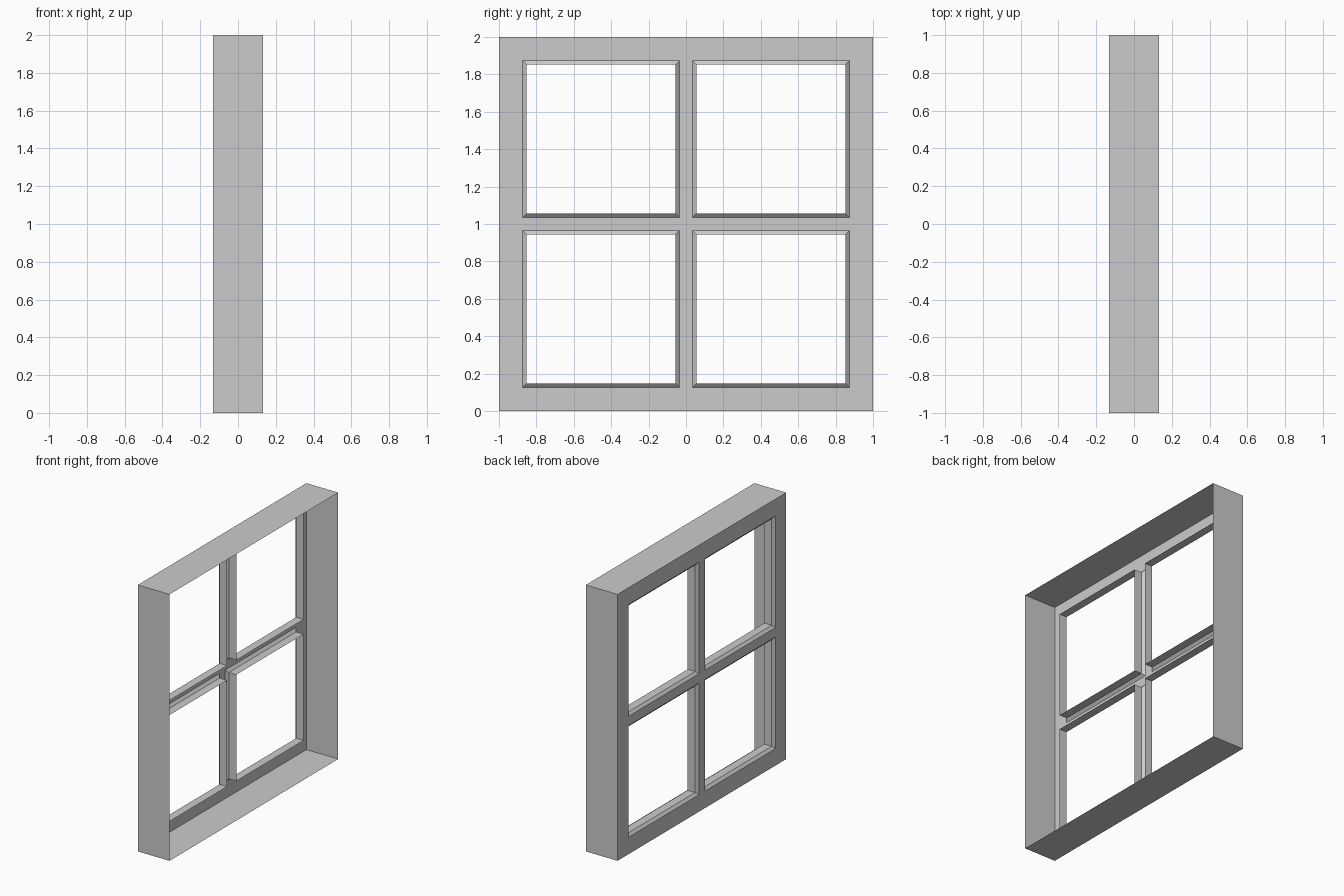
import bpy
import bmesh

if "Cube" in bpy.data.objects:
    bpy.data.objects.remove(bpy.data.objects["Cube"])

D = 0.132                 # half depth of the casing
CENTRE = 0.454            # pane centre offset from the middle
OPEN, BEVEL = 0.399, 0.419  # half sizes of the opening and its bevelled edge


def make_object(name, bm):
    bmesh.ops.remove_doubles(bm, verts=bm.verts, dist=1e-5)
    mesh = bpy.data.meshes.new(name)
    bm.to_mesh(mesh)
    bm.free()
    ob = bpy.data.objects.new(name, mesh)
    bpy.context.collection.objects.link(ob)
    return ob


def square_sleeve(name, cy, cz, sections, inward):
    """Thin skin through square rings given as (x, half size)."""
    bm = bmesh.new()
    rings = [[bm.verts.new((x, cy + sy * h, cz + sz * h))
              for sy, sz in ((-1, -1), (1, -1), (1, 1), (-1, 1))]
             for x, h in sections]
    for a, b in zip(rings, rings[1:]):
        for i in range(4):
            j = (i + 1) % 4
            quad = [a[i], b[i], b[j], a[j]]
            bm.faces.new(quad[::-1] if inward else quad)
    for f in bm.faces:
        f.normal_update()
        c = f.calc_center_median()
        outward = f.normal.y * (c.y - cy) + f.normal.z * (c.z - cz) > 0
        if outward == inward:
            f.normal_flip()
    return make_object(name, bm)


# Outer casing, open at the rear
square_sleeve("outer_casing", 0, 1, [(-D, 1), (D, 1)], False)

# Face plate: grid of cells with the four panes left out
cuts = [-1, -CENTRE - BEVEL, -CENTRE + BEVEL, CENTRE - BEVEL, CENTRE + BEVEL, 1]
bm = bmesh.new()
for i in range(5):
    for j in range(5):
        if i in (1, 3) and j in (1, 3):
            continue
        y0, y1, z0, z1 = cuts[i], cuts[i + 1], cuts[j] + 1, cuts[j + 1] + 1
        bm.faces.new([bm.verts.new((-D, y, z)) for y, z in
                      ((y0, z0), (y0, z1), (y1, z1), (y1, z0))])
make_object("face_plate", bm)

# Bevelled reveals lining each pane opening
for cy in (-CENTRE, CENTRE):
    for cz in (1 - CENTRE, 1 + CENTRE):
        square_sleeve("pane_reveal", cy, cz,
                      [(-D, BEVEL), (-D + 0.018, OPEN), (-D + 0.08, OPEN)], True)
